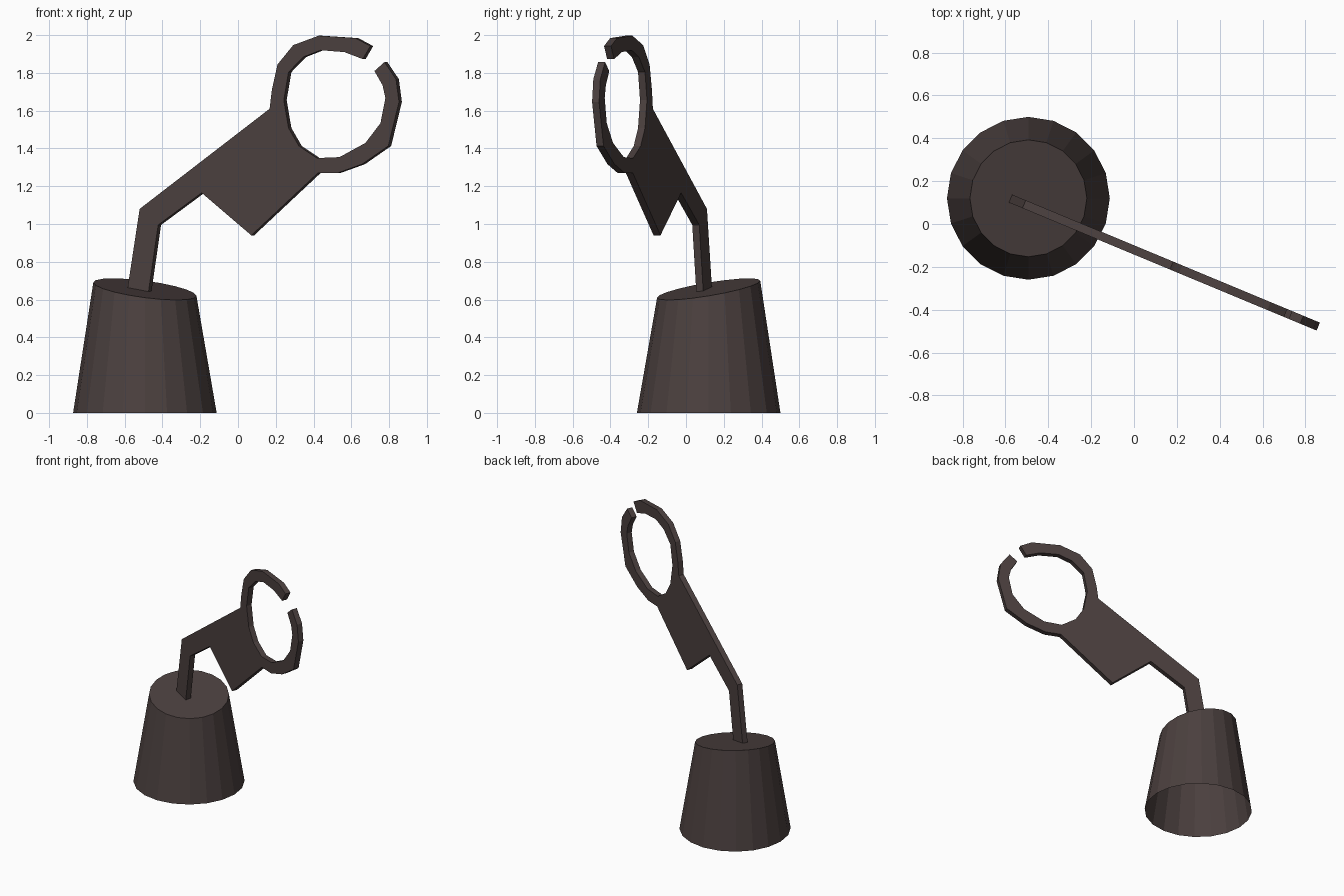
import bpy, bmesh, math
from mathutils import Vector

if "Cube" in bpy.data.objects:
    bpy.data.objects.remove(bpy.data.objects["Cube"])

metal = bpy.data.materials.new("dark brown metal")
metal.diffuse_color = (0.07, 0.051, 0.049, 1)
metal.use_nodes = True
metal.node_tree.nodes["Principled BSDF"].inputs["Base Color"].default_value = metal.diffuse_color


def add_object(name, bm):
    bmesh.ops.recalc_face_normals(bm, faces=bm.faces)
    mesh = bpy.data.meshes.new(name)
    bm.to_mesh(mesh)
    bm.free()
    mesh.materials.append(metal)
    obj = bpy.data.objects.new(name, mesh)
    bpy.context.collection.objects.link(obj)
    return obj


# Base: tapered 20-sided cup, open underneath, with a slanted top
SIDES, CX, CY = 20, -0.493, 0.12
bm = bmesh.new()
low, high = [], []
for i in range(SIDES):
    a = 2 * math.pi * i / SIDES
    c, s = math.cos(a), math.sin(a)
    low.append(bm.verts.new((CX + 0.38 * c, CY + 0.38 * s, 0)))
    dx, dy = 0.273 * c, 0.273 * s
    high.append(bm.verts.new((CX + dx, CY + dy, 0.655 - 0.13 * dx + 0.165 * dy)))
for i in range(SIDES):
    j = (i + 1) % SIDES
    bm.faces.new((low[i], low[j], high[j], high[i]))
bm.faces.new(high)
add_object("base", bm)

# Bracket: bent arm, square plate and split ring as one flat profile (x, z)
profile = [
    # arm and upper edge
    (-0.58, 0.64), (-0.513, 1.08), (0.175, 1.61),
    # ring outside, up to the gap
    (0.187, 1.71), (0.217, 1.845), (0.30, 1.947), (0.435, 1.997),
    (0.63, 1.984), (0.708, 1.942),
    # ring inside, round to the other side of the gap
    (0.668, 1.873), (0.571, 1.91), (0.445, 1.92), (0.353, 1.884),
    (0.275, 1.804), (0.25, 1.656), (0.275, 1.508), (0.33, 1.413),
    (0.425, 1.349), (0.545, 1.354), (0.682, 1.429), (0.762, 1.534),
    (0.788, 1.667), (0.773, 1.735), (0.73, 1.81),
    # ring outside, back to the plate
    (0.783, 1.857), (0.844, 1.767), (0.86, 1.646), (0.803, 1.413),
    (0.665, 1.317), (0.535, 1.27), (0.43, 1.27),
    # square plate and lower arm edge
    (0.078, 0.94), (-0.185, 1.165), (-0.415, 0.995), (-0.467, 0.635),
]
SLOPE, THICK = -0.416, 0.04
normal = Vector((SLOPE, -1, 0)).normalized()
bm = bmesh.new()
face = bm.faces.new([
    bm.verts.new(Vector((x, -0.121 + SLOPE * x, z)) + normal * THICK / 2)
    for x, z in profile])
ext = bmesh.ops.extrude_face_region(bm, geom=[face], use_keep_orig=True)
bmesh.ops.translate(bm, vec=-normal * THICK,
                    verts=[v for v in ext["geom"] if isinstance(v, bmesh.types.BMVert)])
add_object("ring_bracket", bm)
